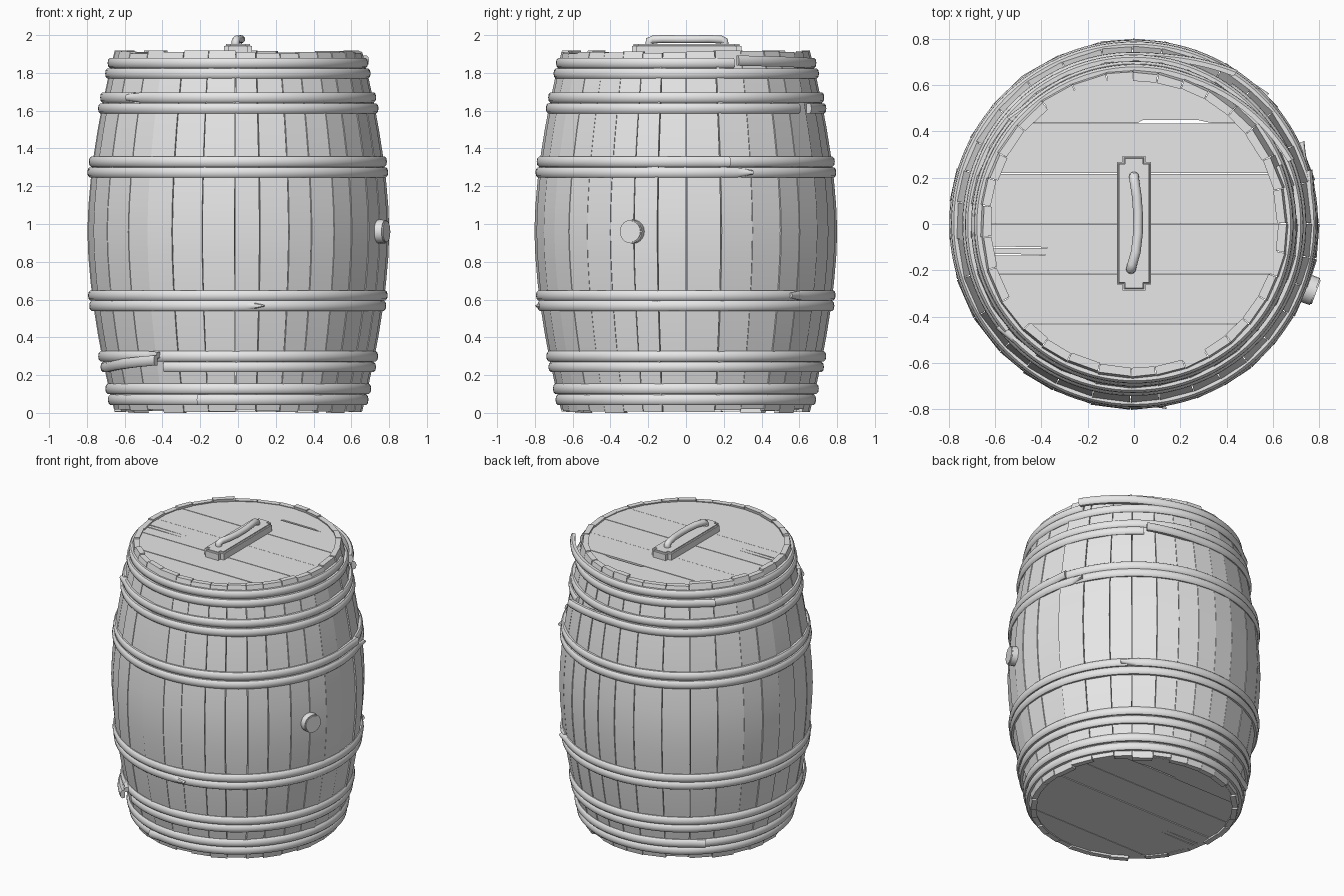
import bpy, bmesh, math, random
from mathutils import Vector, Matrix

if "Cube" in bpy.data.objects:
    bpy.data.objects.remove(bpy.data.objects["Cube"])

random.seed(4)
grey = bpy.data.materials.new("plain_grey")
grey.diffuse_color = (0.8, 0.8, 0.8, 1)
grey.use_nodes = True
grey.node_tree.nodes["Principled BSDF"].inputs["Base Color"].default_value = grey.diffuse_color


def finish(bm, name, angle=35):
    bmesh.ops.recalc_face_normals(bm, faces=bm.faces)
    me = bpy.data.meshes.new(name)
    bm.to_mesh(me)
    bm.free()
    ob = bpy.data.objects.new(name, me)
    bpy.context.collection.objects.link(ob)
    me.materials.append(grey)
    bpy.ops.object.select_all(action='DESELECT')
    ob.select_set(True)
    bpy.context.view_layer.objects.active = ob
    if angle:
        bpy.ops.object.shade_smooth_by_angle(angle=math.radians(angle))
    return ob


def loft(bm, rings):
    """Join closed cross-sections into a capped solid."""
    vs = [[bm.verts.new(p) for p in ring] for ring in rings]
    n = len(vs[0])
    for a, b in zip(vs, vs[1:]):
        for i in range(n):
            j = (i + 1) % n
            bm.faces.new((a[i], a[j], b[j], b[i]))
    bm.faces.new(vs[0])
    bm.faces.new(vs[-1])


def body_radius(z):
    return 0.80 - 0.143 * abs((z - 0.96) / 0.95) ** 1.7


def polar(r, a, z):
    return Vector((r * math.cos(a), r * math.sin(a), z))


# Staves: bowed planks of uneven width with ragged ends
widths = [11, 12.2, 12.6, 9.4, 11.4, 9.5]
rest = [random.uniform(9, 13.5) for _ in range(26)]
scale = (360 - sum(widths)) / sum(rest)
widths += [w * scale for w in rest]
bm = bmesh.new()
ang = -126.9
for i, w in enumerate(widths):
    a, b = math.radians(ang + 0.15), math.radians(ang + w - 0.15)
    ang += w
    off = random.uniform(-0.003, 0.003)
    tilt = random.uniform(-0.003, 0.003)
    z0 = 0 if i % 8 == 0 else random.uniform(0.003, 0.02)
    z1 = random.uniform(1.902, 1.92)
    rings = []
    for k in range(15):
        z = z0 + (z1 - z0) * k / 14
        r = body_radius(z) + off
        rings.append([polar(r + tilt, a, z), polar(r - tilt, b, z),
                      polar(r - 0.036, b, z), polar(r - 0.036, a, z)])
    loft(bm, rings)
finish(bm, "staves", 30)


# Heads: six planks clipped to a circle, with splits and a chipped edge
def head(name, z_top, thick, radius=0.632):
    bm = bmesh.new()
    for k in range(6):
        y0, y1 = -0.648 + k * 0.2165, -0.648 + (k + 1) * 0.2165
        y0, y1 = max(y0 + 0.0015, -radius + 0.001), min(y1 - 0.0015, radius - 0.001)

        def half(y):
            return math.sqrt(max(radius * radius - y * y, 0))
        pts = [(-half(y0), y0)]
        if k == 5:      # chipped lower edge
            pts += [(0.015, y0), (0.04, y0 + 0.014), (0.27, y0 + 0.014), (0.335, y0)]
        pts.append((half(y0), y0))
        for s in range(1, 12):
            y = y0 + (y1 - y0) * s / 12
            pts.append((half(y), y))
        pts += [(half(y1), y1), (-half(y1), y1)]
        if k == 2:      # two splits running in from the rim
            for yc, tip in ((-0.102, -0.32), (-0.134, -0.32)):
                pts += [(-half(yc), yc + 0.006), (tip, yc), (-half(yc), yc - 0.003)]
        else:
            for s in range(11, 0, -1):
                y = y0 + (y1 - y0) * s / 12
                pts.append((-half(y), y))
        dz = random.uniform(-0.003, 0.003)
        loft(bm, [[(x, y, z + dz) for x, y in pts] for z in (z_top - thick, z_top)])
    return finish(bm, name, 0)


head("top_head", 1.898, 0.04)
head("bottom_head", 0.06, 0.04)


# Hoops: rounded bands, each with an end that overlaps or springs loose
def hoop(name, z, end, way=1, overlap=3, tail=8, lift=0.016, dz=0.0, tip=1.0):
    prof = [(-0.014, -0.026), (0.006, -0.027), (0.015, -0.018), (0.018, 0),
            (0.015, 0.018), (0.006, 0.027), (-0.014, 0.026)]
    total = 360 + overlap
    rings = []
    n = 120
    steps = [(total - tail) * i / n for i in range(n)]
    steps += [total - tail + tail * i / 12 for i in range(13)]
    for s in steps:
        t = max(0, (s - total + tail) / tail)
        a = math.radians(end + way * (s - total))
        zz = z + dz * t
        h = 1 + (tip - 1) * t
        r = body_radius(z) + lift * t ** 1.5
        r += 0.0015 * math.sin(3 * a + z * 9)
        rings.append([polar(r + p, a, zz + q * h) for p, q in prof])
    bm = bmesh.new()
    loft(bm, rings)
    finish(bm, name, 45)


hoop("hoop_bottom_lower", 0.070, -108, -1)
hoop("hoop_bottom_upper", 0.128, 135)
hoop("hoop_low_lower", 0.243, -124, 1, overlap=-1, tail=42, lift=0.065, dz=0.035)
hoop("hoop_low_upper", 0.300, -124, 1, overlap=4, tail=7, lift=0.03, dz=0.006, tip=0.6)
hoop("hoop_belly_low_lower", 0.567, -80, 1, overlap=7, tail=7, lift=0.024, tip=0.15)
hoop("hoop_belly_low_upper", 0.622, 44, -1, tip=0.5)
hoop("hoop_belly_high_lower", 1.273, 26, 1, overlap=4, tail=6, lift=0.022, tip=0.4)
hoop("hoop_belly_high_upper", 1.330, 17, 1)
hoop("hoop_high_lower", 1.612, 56, -1, overlap=-1, tail=30, lift=0.06)
hoop("hoop_high_upper", 1.670, -143, -1, tip=0.6)
hoop("hoop_top_lower", 1.797, 140, 1)
hoop("hoop_top_upper", 1.853, 22, -1, overlap=0, tail=50, lift=0.06, dz=0.012)

# Bung plug in the right side
a = math.radians(-20.5)
bm = bmesh.new()
bmesh.ops.create_cone(bm, cap_ends=True, segments=20, radius1=0.064, radius2=0.062, depth=0.09,
                      matrix=Matrix.Translation(polar(0.795, a, 0.96))
                      @ Matrix.Rotation(a, 4, 'Z') @ Matrix.Rotation(math.pi / 2, 4, 'Y'))
rim = [e for e in bm.edges if all(v.co.xy.length > 0.82 for v in e.verts)]
bmesh.ops.bevel(bm, geom=rim, offset=0.006, segments=2, affect='EDGES')
finish(bm, "bung", 35)

# Handle base plate with softened corners
bm = bmesh.new()
bmesh.ops.create_cube(bm, size=1, matrix=Matrix.Translation((0, 0.003, 1.923))
                      @ Matrix.Diagonal((0.148, 0.58, 0.058, 1)))
upright = [e for e in bm.edges if abs(e.verts[0].co.z - e.verts[1].co.z) > 0.01]
bmesh.ops.bevel(bm, geom=upright, offset=0.025, segments=4, affect='EDGES')
top = [e for e in bm.edges if all(v.co.z > 1.95 for v in e.verts)]
bmesh.ops.bevel(bm, geom=top, offset=0.01, segments=3, affect='EDGES')
finish(bm, "handle_plate", 40)

# Handle grip: slightly bent round bar
path = [Vector(p) for p in (
    (0, 0.195, 1.935), (0, 0.206, 1.955), (0, 0.205, 1.968), (0.002, 0.185, 1.977),
    (0.012, 0.12, 1.979), (0.017, 0.05, 1.978), (0.017, -0.04, 1.978), (0.008, -0.12, 1.979),
    (-0.008, -0.175, 1.977), (-0.013, -0.195, 1.968), (-0.013, -0.196, 1.955),
    (-0.013, -0.185, 1.935))]
rings = []
for i, p in enumerate(path):
    d = (path[min(i + 1, len(path) - 1)] - path[max(i - 1, 0)]).normalized()
    side = (Vector((1, 0, 0)) - d * d.x).normalized()
    up = side.cross(d)
    rings.append([p + 0.021 * (math.cos(t) * side + math.sin(t) * up)
                  for t in (2 * math.pi * k / 12 for k in range(12))])
bm = bmesh.new()
loft(bm, rings)
finish(bm, "handle_grip", 60)
